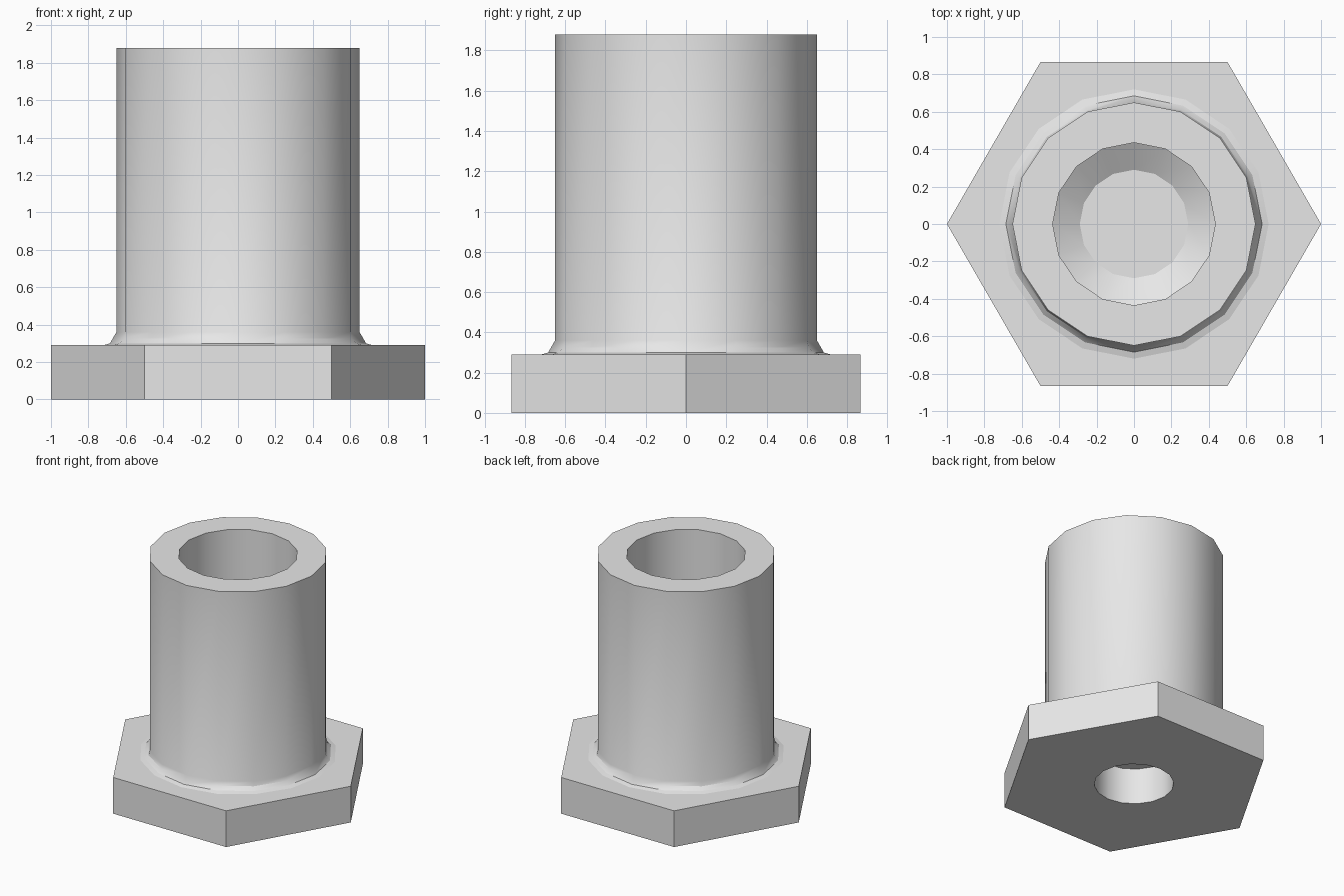
import bpy
import bmesh
import math

SIDES = 16
GREY = (0.8, 0.8, 0.8, 1.0)

# Remove the default cube
cube = bpy.data.objects.get("Cube")
if cube:
    bpy.data.objects.remove(cube, do_unlink=True)

metal = bpy.data.materials.new("plain_grey")
metal.use_nodes = True
metal.diffuse_color = GREY
metal.node_tree.nodes["Principled BSDF"].inputs["Base Color"].default_value = GREY


def ring(bm, radius, z, sides=SIDES):
    """Closed loop of vertices around the z axis."""
    step = 2 * math.pi / sides
    return [bm.verts.new((radius * math.cos(i * step), radius * math.sin(i * step), z))
            for i in range(sides)]


def wall(bm, lower, upper):
    """Faces joining two loops with the same number of sides."""
    n = len(lower)
    for i in range(n):
        j = (i + 1) % n
        bm.faces.new((lower[i], lower[j], upper[j], upper[i]))


def holed_face(bm, outer, inner):
    """Flat face between two different outlines."""
    edges = []
    for loop in (outer, inner):
        for i, v in enumerate(loop):
            pair = (v, loop[(i + 1) % len(loop)])
            edges.append(bm.edges.get(pair) or bm.edges.new(pair))
    bmesh.ops.triangle_fill(bm, edges=edges, use_beauty=True)


def finish(bm, name, outward=True):
    bmesh.ops.remove_doubles(bm, verts=bm.verts, dist=0.0005)
    if outward:
        bmesh.ops.recalc_face_normals(bm, faces=bm.faces)
    mesh = bpy.data.meshes.new(name)
    bm.to_mesh(mesh)
    bm.free()
    mesh.materials.append(metal)
    obj = bpy.data.objects.new(name, mesh)
    bpy.context.collection.objects.link(obj)
    bpy.ops.object.select_all(action='DESELECT')
    obj.select_set(True)
    bpy.context.view_layer.objects.active = obj
    bpy.ops.object.shade_smooth_by_angle(angle=math.radians(28))
    return obj


PLATE_TOP, TUBE_TOP = 0.29, 1.88
TUBE_R, HOLE_R, BORE_R, FILLET = 0.65, 0.29, 0.435, 0.07

# Hexagonal flange with a blind hole underneath
bm = bmesh.new()
hex_low, hex_high = ring(bm, 1, 0, 6), ring(bm, 1, PLATE_TOP, 6)
hole_low, hole_high = ring(bm, HOLE_R, 0), ring(bm, HOLE_R, PLATE_TOP)
wall(bm, hex_low, hex_high)
wall(bm, hole_low, hole_high)
bm.faces.new(hole_high)
holed_face(bm, hex_low, hole_low)
holed_face(bm, hex_high, ring(bm, TUBE_R + FILLET, PLATE_TOP))
finish(bm, "hex_flange")

# Hollow sleeve: concave fillet, outer wall, rim, bore, tapered seat and floor
bm = bmesh.new()
loops = []
for degrees in (90, 60, 30, 0):
    a = math.radians(degrees)
    loops.append(ring(bm, TUBE_R + FILLET * (1 - math.cos(a)),
                      PLATE_TOP + FILLET * (1 - math.sin(a))))
# Fillet facets pinch together at the four quarter points
for i in range(0, SIDES, SIDES // 4):
    loops[2][i].co = loops[1][i].co
for radius, z in ((TUBE_R, TUBE_TOP), (BORE_R, TUBE_TOP),
                  (BORE_R, 0.385), (HOLE_R, 0.295)):
    loops.append(ring(bm, radius, z))
for lower, upper in zip(loops, loops[1:]):
    wall(bm, lower, upper)
bm.faces.new(loops[-1])
finish(bm, "sleeve", outward=False)
